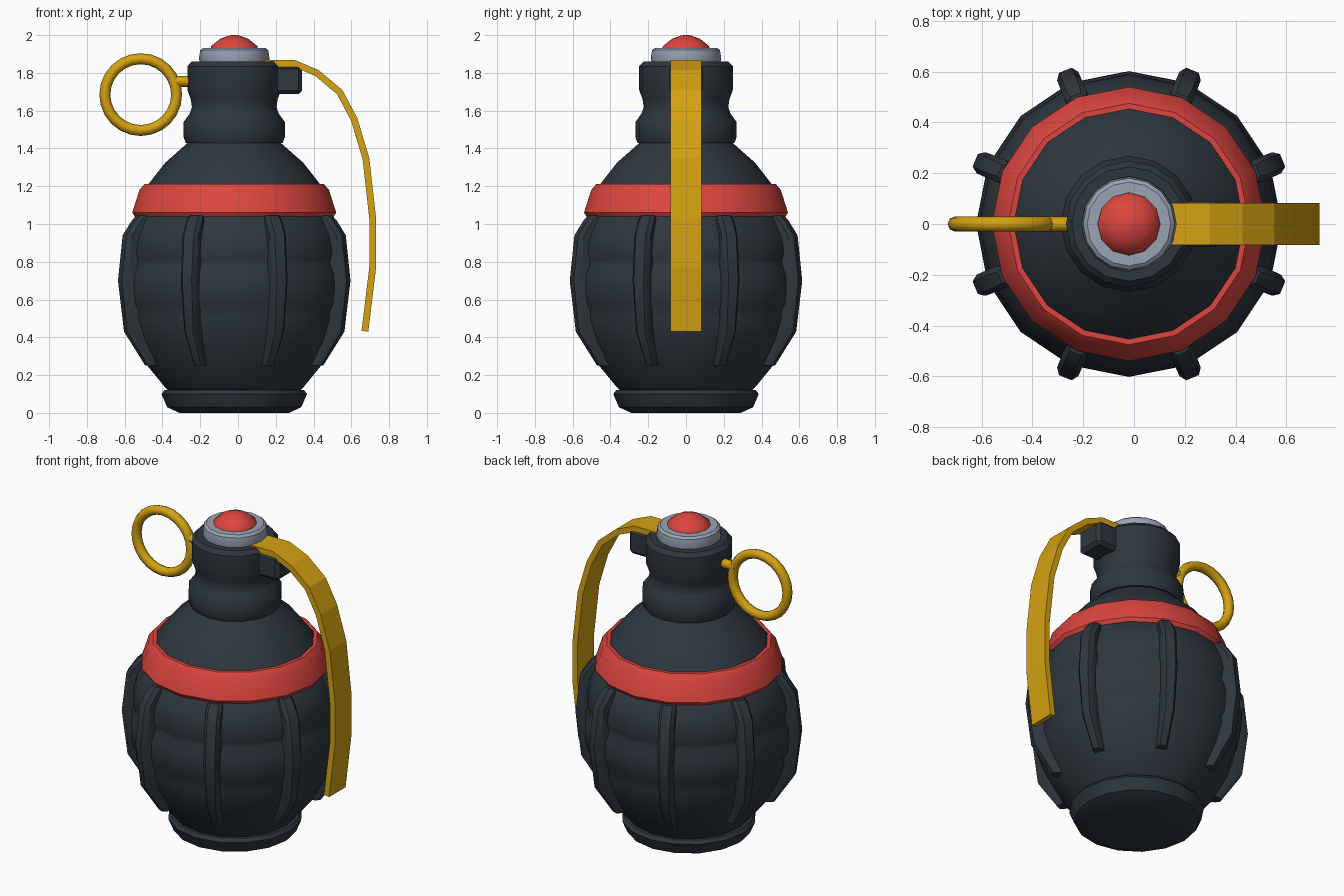
import bpy, bmesh, math
from mathutils import Vector, Matrix

if "Cube" in bpy.data.objects:
    bpy.data.objects.remove(bpy.data.objects["Cube"])

AXIS = -0.02  # x of the body's turning axis


def material(name, rgb):
    m = bpy.data.materials.new(name)
    m.use_nodes = True
    m.diffuse_color = (*rgb, 1)
    m.node_tree.nodes["Principled BSDF"].inputs["Base Color"].default_value = (*rgb, 1)
    return m


DARK = material("dark steel", (0.027, 0.038, 0.048))
RED = material("red paint", (0.72, 0.06, 0.05))
GOLD = material("brass", (0.66, 0.36, 0.006))
SILVER = material("light steel", (0.32, 0.37, 0.46))


def finish(name, bm, mat, smooth=True, angle=35):
    bmesh.ops.recalc_face_normals(bm, faces=bm.faces)
    mesh = bpy.data.meshes.new(name)
    bm.to_mesh(mesh)
    bm.free()
    mesh.materials.append(mat)
    ob = bpy.data.objects.new(name, mesh)
    bpy.context.collection.objects.link(ob)
    if smooth:
        bpy.ops.object.select_all(action="DESELECT")
        ob.select_set(True)
        bpy.context.view_layer.objects.active = ob
        bpy.ops.object.shade_smooth_by_angle(angle=math.radians(angle))
    return ob


def loft(bm, rings, closed=False):
    """Skin a list of rings of points; cap the ends unless closed."""
    loops = [[bm.verts.new(p) for p in ring] for ring in rings]
    n = len(loops[0])
    pairs = list(zip(loops, loops[1:])) + ([(loops[-1], loops[0])] if closed else [])
    for a, b in pairs:
        for i in range(n):
            j = (i + 1) % n
            bm.faces.new((a[i], a[j], b[j], b[i]))
    if not closed:
        bm.faces.new(loops[0])
        bm.faces.new(loops[-1])


def turned(name, profile, mat, sides=16, closed=False, angle=35):
    """Turn (radius, z) points about the body axis."""
    bm = bmesh.new()
    steps = [2 * math.pi * i / sides for i in range(sides)]
    loft(bm, [[(AXIS + r * math.cos(a), r * math.sin(a), z) for a in steps]
              for r, z in profile], closed)
    return finish(name, bm, mat, True, angle)


# Turned parts, bottom to top
turned("base_foot", [(.29, 0), (.355, .03), (.385, .1), (.37, .12), (.3, .12)], DARK)
turned("body", [(.34, .11), (.37, .14), (.46, .25), (.535, .39), (.572, .5), (.572, .54),
                (.592, .575), (.602, .66), (.6, .73), (.578, .785), (.578, .81),
                (.59, .85), (.572, .94), (.525, 1.04), (.48, 1.08)], DARK, angle=50)
turned("red_band", [(.44, 1.03), (.52, 1.03), (.54, 1.06), (.502, 1.18), (.475, 1.212),
                    (.44, 1.212)], RED, closed=True)
turned("shoulder", [(.47, 1.18), (.455, 1.21), (.365, 1.325), (.24, 1.435)], DARK)
turned("neck", [(.22, 1.43), (.257, 1.43), (.268, 1.46), (.268, 1.54), (.235, 1.585),
                (.224, 1.62), (.23, 1.66), (.248, 1.71), (.248, 1.835), (.225, 1.86)],
       DARK, angle=40)
turned("cap_ring", [(.18, 1.85), (.187, 1.875), (.18, 1.92), (.165, 1.932)], SILVER)
turned("top_button", [(.125, 1.925), (.122, 1.942), (.075, 1.98), (.03, 1.997), (.012, 2)],
       RED, 12, angle=45)

# Eight vertical ribs: (z, outer radius, half width)
rib_path = [(1.045, .55, .038), (1.02, .575, .046), (.94, .628, .046), (.7, .655, .045),
            (.43, .622, .038), (.25, .502, .03)]
for k in range(8):
    bm = bmesh.new()
    rings = []
    for z, r, w in rib_path:
        inner = r - .11
        rings.append([(inner, -w, z), (r - .025, -w, z), (r, -w * .6, z),
                      (r, w * .6, z), (r - .025, w, z), (inner, w, z)])
    loft(bm, rings)
    turn = Matrix.Translation((AXIS, 0, 0)) @ Matrix.Rotation(math.pi * (k + .5) / 4, 4, "Z")
    bmesh.ops.transform(bm, matrix=turn, verts=bm.verts)
    finish(f"rib_{k + 1}", bm, DARK)

# Safety lever: a flat strip following a bent path
outer = [(.1, 1.868), (.3, 1.868), (.427, 1.815), (.552, 1.71), (.632, 1.56),
         (.695, 1.35), (.731, 1.03), (.731, .77), (.69, .43)]
pts = [Vector((x, 0, z)) for x, z in outer]
bm = bmesh.new()
rings = []
for i, p in enumerate(pts):
    d = (pts[min(i + 1, len(pts) - 1)] - pts[max(i - 1, 0)]).normalized()
    q = p + Vector((d.z, 0, -d.x)) * .036
    rings.append([(v.x, y, v.z) for v, y in ((p, -.082), (p, .082), (q, .082), (q, -.082))])
loft(bm, rings)
finish("safety_lever", bm, GOLD, False)

# Lever hinge block
bm = bmesh.new()
bmesh.ops.create_cube(bm, size=1, matrix=Matrix.Translation((.25, 0, 1.765))
                      @ Matrix.Diagonal((.18, .18, .155, 1)))
bmesh.ops.bevel(bm, geom=bm.edges[:], offset=.02, segments=1, affect="EDGES")
finish("hinge_block", bm, DARK, False)

# Pull ring and its pin
bm = bmesh.new()
rings = []
for i in range(24):
    a = 2 * math.pi * i / 24
    ring = []
    for j in range(8):
        b = 2 * math.pi * j / 8
        r = .19 + .029 * math.cos(b)
        ring.append((-.515 + r * math.cos(a), .03 * math.sin(b), 1.685 + r * math.sin(a)))
    rings.append(ring)
loft(bm, rings, closed=True)
finish("pull_ring", bm, GOLD, angle=50)

bm = bmesh.new()
bmesh.ops.create_cone(bm, cap_ends=True, segments=8, radius1=.029, radius2=.029, depth=.16,
                      matrix=Matrix.Translation((-.27, 0, 1.755))
                      @ Matrix.Rotation(math.pi / 2, 4, "Y"))
finish("ring_pin", bm, GOLD, angle=50)
